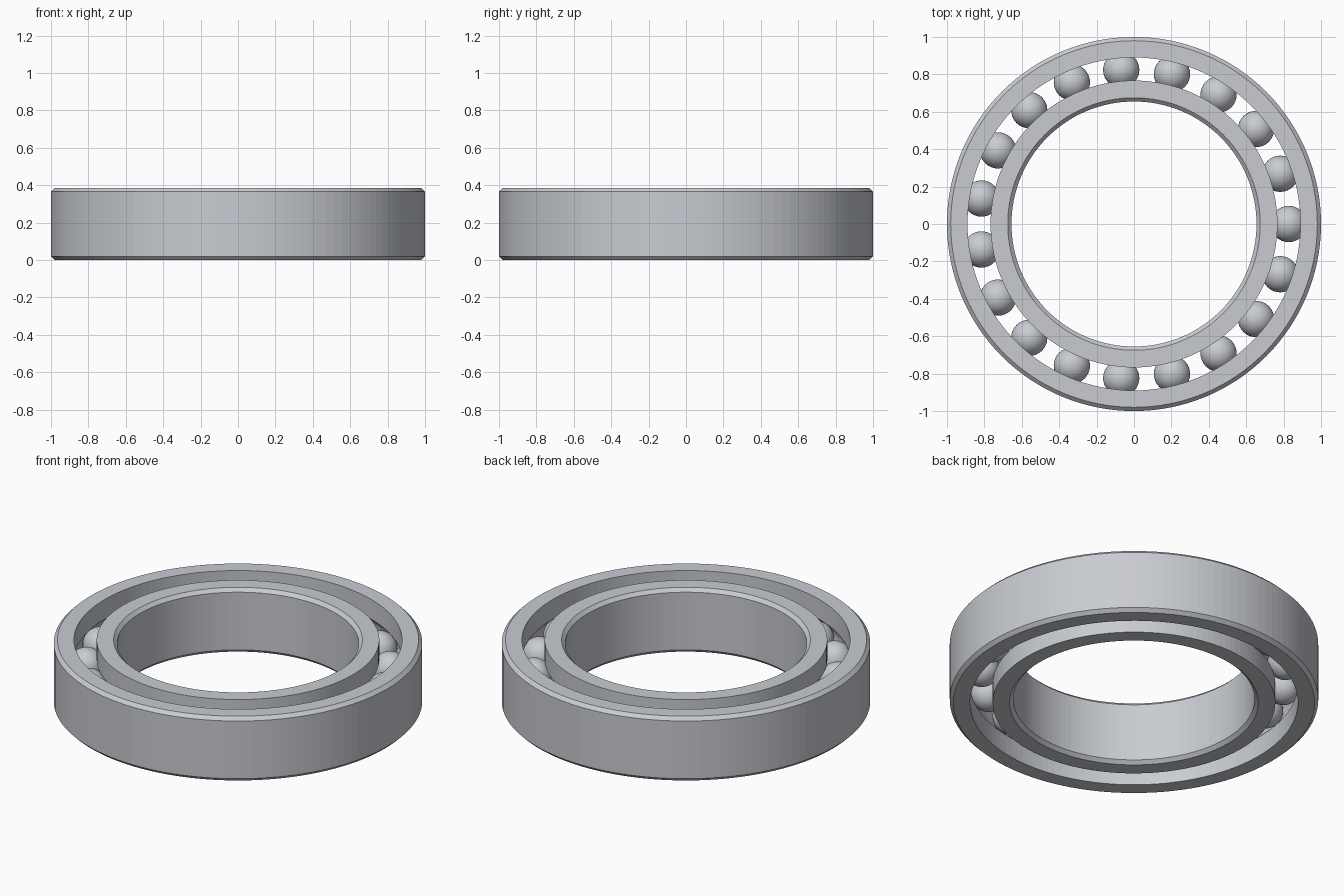
import bpy, bmesh
from math import sin, cos, acos, pi, radians

cube = bpy.data.objects.get("Cube")
if cube:
    bpy.data.objects.remove(cube, do_unlink=True)

HEIGHT = 0.385
PITCH = 0.827      # radius of the circle of ball centres
BALL = 0.097
BALLS = 19
CHAMFER = 0.02
SEGMENTS = 128

steel = bpy.data.materials.new("steel_grey")
colour = (0.58, 0.60, 0.64, 1)
steel.diffuse_color = colour
steel.use_nodes = True
bsdf = next(n for n in steel.node_tree.nodes if n.type == 'BSDF_PRINCIPLED')
bsdf.inputs["Base Color"].default_value = colour


def add_object(name, bm, smooth=False):
    bmesh.ops.recalc_face_normals(bm, faces=bm.faces)
    for face in bm.faces:
        face.smooth = smooth
    mesh = bpy.data.meshes.new(name)
    bm.to_mesh(mesh)
    bm.free()
    mesh.materials.append(steel)
    obj = bpy.data.objects.new(name, mesh)
    bpy.context.collection.objects.link(obj)
    return obj


def race_ring(name, wall, gap):
    """Lathe a ring with chamfered wall edges and a ball groove on the gap side."""
    side = 1 if wall > gap else -1
    mid = HEIGHT / 2
    inset = wall - side * CHAMFER
    profile = [(gap, 0), (inset, 0), (wall, CHAMFER),
               (wall, HEIGHT - CHAMFER), (inset, HEIGHT), (gap, HEIGHT)]
    # Ball groove arc, from top to bottom
    half = acos(abs(gap - PITCH) / BALL)
    steps = 12
    for i in range(steps + 1):
        a = half * (1 - 2 * i / steps)
        profile.append((PITCH + side * BALL * cos(a), mid + BALL * sin(a)))

    bm = bmesh.new()
    loops = []
    for s in range(SEGMENTS):
        t = 2 * pi * s / SEGMENTS
        loops.append([bm.verts.new((r * cos(t), r * sin(t), z)) for r, z in profile])
    n = len(profile)
    for s in range(SEGMENTS):
        a, b = loops[s], loops[(s + 1) % SEGMENTS]
        for i in range(n):
            j = (i + 1) % n
            bm.faces.new((a[i], b[i], b[j], a[j]))
    return add_object(name, bm)


# Races
race_ring("outer_ring", 1.0, 0.89)
race_ring("inner_ring", 0.655, 0.767)

# Balls share one mesh
bm = bmesh.new()
bmesh.ops.create_uvsphere(bm, u_segments=32, v_segments=20, radius=BALL)
first = add_object("ball_1", bm, smooth=True)
for i in range(BALLS):
    ball = first
    if i:
        ball = bpy.data.objects.new(f"ball_{i + 1}", first.data)
        bpy.context.collection.objects.link(ball)
    t = 2 * pi * i / BALLS
    ball.location = (PITCH * cos(t), PITCH * sin(t), HEIGHT / 2)
